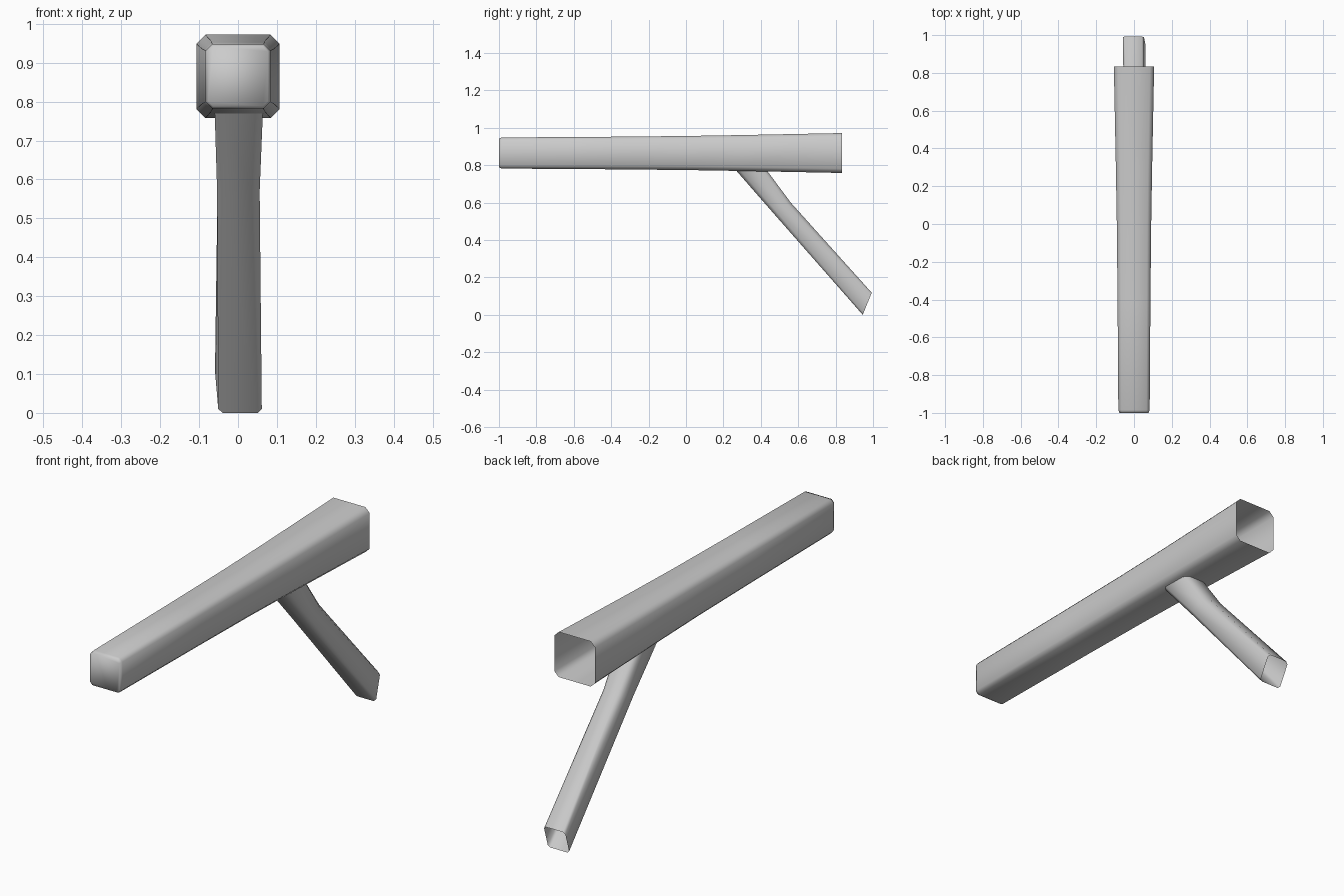
import bpy
import bmesh
from mathutils import Vector

cube = bpy.data.objects.get("Cube")
if cube:
    bpy.data.objects.remove(cube, do_unlink=True)

grey = bpy.data.materials.new("plain_grey")
grey.use_nodes = True
grey.diffuse_color = (0.6, 0.6, 0.6, 1)
grey.node_tree.nodes["Principled BSDF"].inputs["Base Color"].default_value = (0.6, 0.6, 0.6, 1)


def chamfered(corners, cut):
    """Ring of eight points: a four-cornered section with its corners cut off."""
    ring = []
    for i, corner in enumerate(corners):
        for other in (corners[i - 1], corners[(i + 1) % 4]):
            ring.append(corner + (other - corner).normalized() * cut)
    return ring


def loft(name, rings, cap_start=False):
    """Open tube through the rings, optionally closed at its first ring."""
    bm = bmesh.new()
    loops = [[bm.verts.new(p) for p in ring] for ring in rings]
    for a, b in zip(loops, loops[1:]):
        for i in range(len(a)):
            j = (i + 1) % len(a)
            bm.faces.new((a[i], a[j], b[j], b[i]))
    if cap_start:
        bm.faces.new(list(reversed(loops[0])))
    bmesh.ops.recalc_face_normals(bm, faces=bm.faces)
    for face in bm.faces:
        face.smooth = True
    mesh = bpy.data.meshes.new(name)
    bm.to_mesh(mesh)
    bm.free()
    mesh.materials.append(grey)
    obj = bpy.data.objects.new(name, mesh)
    bpy.context.collection.objects.link(obj)
    return obj


# Main beam: tapered square tube, closed at the front and open at the back
def square(y, half, cut):
    z = 0.865
    corners = [Vector((sx * half, y, z + sz * half))
               for sx, sz in ((-1, -1), (1, -1), (1, 1), (-1, 1))]
    return chamfered(corners, cut)


beam_sections = [(-1.0, 0.077, 0.013), (-0.985, 0.083, 0.017), (-0.4, 0.087, 0.019),
                 (0.0, 0.091, 0.021), (0.3, 0.096, 0.022), (0.8, 0.106, 0.023),
                 (0.835, 0.107, 0.023)]
loft("main_beam", [square(*s) for s in beam_sections], cap_start=True)


# Side branch: slanting tube under the beam, open at its lower end
def slanted(low, high, low_x, high_x, cut):
    corners = [Vector((low_x[0], *low)), Vector((low_x[1], *low)),
               Vector((high_x[1], *high)), Vector((high_x[0], *high))]
    return chamfered(corners, cut)


branch_sections = [
    ((0.265, 0.775), (0.43, 0.775), (-0.06, 0.064), (-0.06, 0.064), 0.022),
    ((0.45, 0.563), (0.56, 0.6), (-0.054, 0.056), (-0.052, 0.054), 0.02),
    ((0.945, 0.0), (0.993, 0.118), (-0.05, 0.062), (-0.06, 0.052), 0.011),
]
loft("lower_branch", [slanted(*s) for s in branch_sections])
